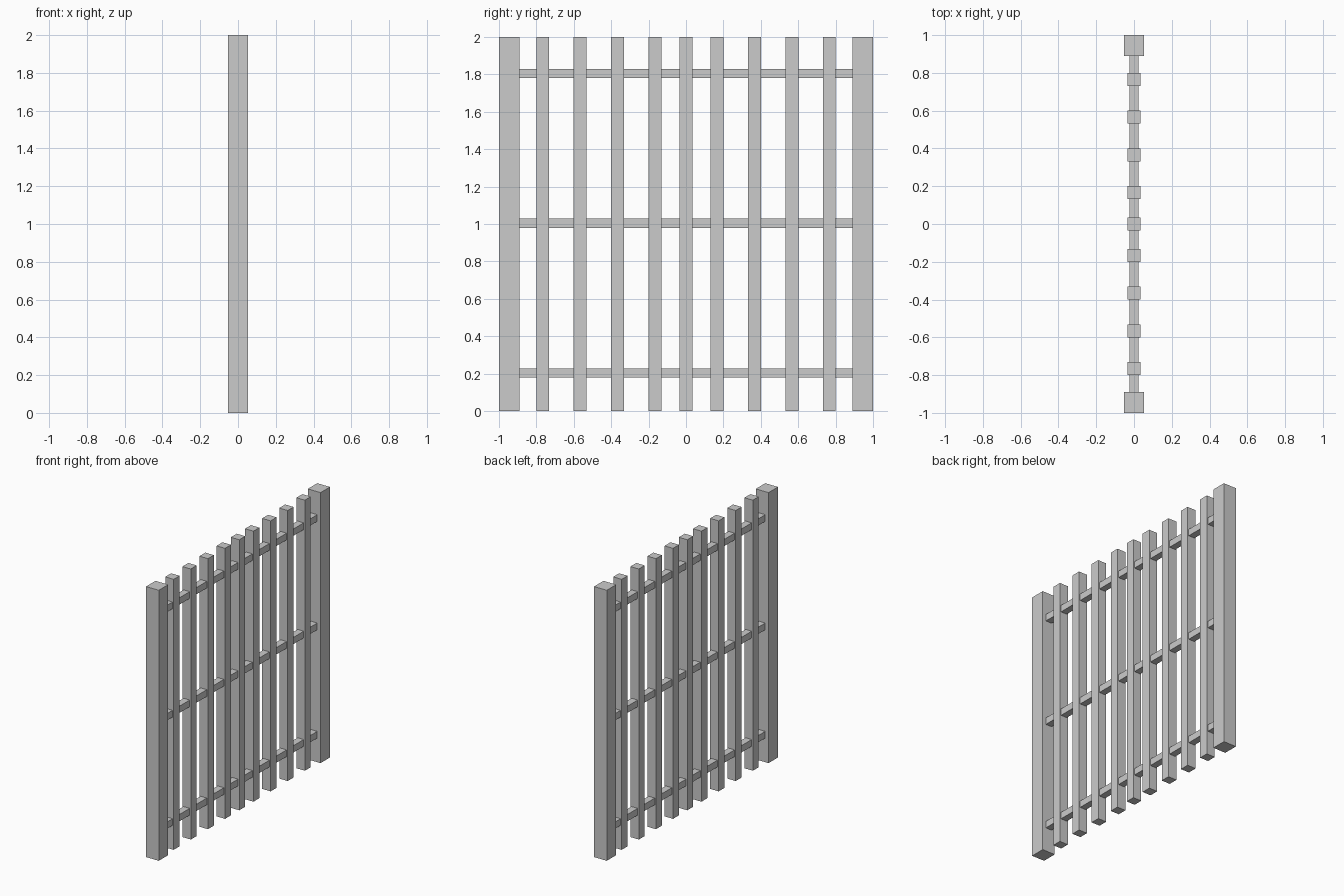
import bpy

if "Cube" in bpy.data.objects:
    bpy.data.objects.remove(bpy.data.objects["Cube"])


def box(name, size, center):
    """Add a box with baked dimensions."""
    bpy.ops.mesh.primitive_cube_add(size=1, location=center)
    obj = bpy.context.object
    obj.name = name
    obj.scale = size
    bpy.ops.object.transform_apply(location=False, rotation=False, scale=True)
    return obj


HEIGHT = 2.0
POST_X, POST_Y = 0.104, 0.11
PICKET = 0.069
RAIL = 0.05
INNER = 1.0 - POST_Y

# End posts
for side, label in ((-1, "left"), (1, "right")):
    box(f"post_{label}", (POST_X, POST_Y, HEIGHT),
        (0, side * (1.0 - POST_Y / 2), HEIGHT / 2))

# Upright pickets: one in the middle, mirrored pairs outward
offsets = (0.166, 0.366, 0.566, 0.766)
for i, y in enumerate(sorted([0.0, *offsets, *(-o for o in offsets)])):
    box(f"picket_{i + 1}", (PICKET, PICKET, HEIGHT), (0, y, HEIGHT / 2))

# Horizontal rails running between the posts
for label, z in (("bottom", 0.203), ("middle", 1.004), ("top", 1.805)):
    box(f"rail_{label}", (RAIL, 2 * INNER, RAIL), (0, 0, z))
